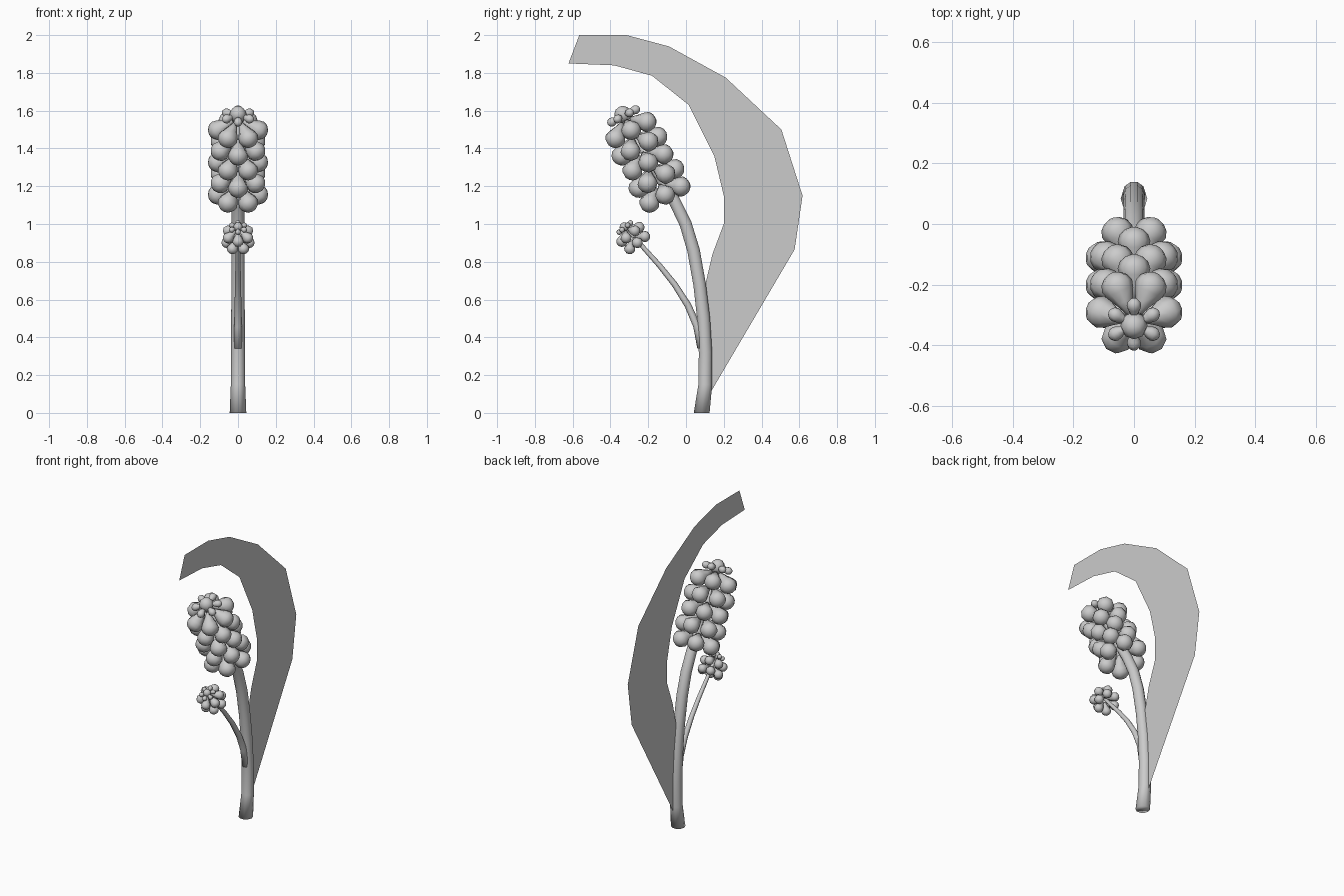
import bpy, bmesh
from math import pi, sin, cos, radians
from mathutils import Vector

if "Cube" in bpy.data.objects:
    bpy.data.objects.remove(bpy.data.objects["Cube"])


def finish(bm, name, smooth=True):
    bmesh.ops.recalc_face_normals(bm, faces=bm.faces)
    me = bpy.data.meshes.new(name)
    bm.to_mesh(me)
    bm.free()
    for p in me.polygons:
        p.use_smooth = smooth
    ob = bpy.data.objects.new(name, me)
    bpy.context.collection.objects.link(ob)
    return ob


def loft(bm, rings):
    """Skin a list of equally sized point rings and cap both ends."""
    vs = [[bm.verts.new(p) for p in r] for r in rings]
    n = len(vs[0])
    for a, b in zip(vs, vs[1:]):
        for i in range(n):
            bm.faces.new((a[i], a[(i + 1) % n], b[(i + 1) % n], b[i]))
    bm.faces.new(vs[0][::-1])
    bm.faces.new(vs[-1])


def ring(c, u, v, r, n):
    return [c + r * (cos(2 * pi * i / n) * u + sin(2 * pi * i / n) * v) for i in range(n)]


def stalk(name, pts, n=10):
    """Tapered tube along (y, z, radius) points in the x = 0 plane."""
    bm = bmesh.new()
    rings = []
    for i, (y, z, r) in enumerate(pts):
        a, b = pts[max(i - 1, 0)], pts[min(i + 1, len(pts) - 1)]
        t = Vector((0, b[0] - a[0], b[1] - a[1])).normalized()
        if i == 0:
            t = Vector((0, 0, 1))
        u = Vector((1, 0, 0))
        rings.append(ring(Vector((0, y, z)), u, t.cross(u), r, n))
    loft(bm, rings)
    return finish(bm, name)


# Bell outline: (fraction of length, fraction of maximum radius)
BELL = [(0, .2), (.25, .5), (.5, .86), (.68, 1), (.84, .86), (.95, .55), (1, .2)]


def bell(bm, start, direction, length, radius, n=8):
    d = direction.normalized()
    u = d.orthogonal().normalized()
    v = d.cross(u)
    loft(bm, [ring(start + d * length * t, u, v, radius * r, n) for t, r in BELL])


def flower_head(name, base, top, rows, scale, bud_r):
    """Staggered rings of drooping bells, a ring of buds and a tip ball."""
    bm = bmesh.new()
    base, top = Vector((0, *base)), Vector((0, *top))
    axis = (top - base).normalized()
    u = Vector((1, 0, 0))
    v = axis.cross(u)

    def whorl(c, offset, droop, start, length, radius):
        for k in range(6):
            a = offset + k * pi / 3
            out = cos(a) * u + sin(a) * v
            bell(bm, c + out * start, out * cos(droop) - axis * sin(droop), length, radius)

    for i in range(rows):
        c = base.lerp(top, i / (rows - 1))
        whorl(c, (i % 2) * pi / 6, radians(35), .03 * scale, .145 * scale, .054 * scale)
    whorl(top + axis * .035 * scale, pi / 6, radians(5), .02 * scale, .075 * scale, bud_r)
    tip = bmesh.ops.create_uvsphere(bm, u_segments=8, v_segments=6, radius=.045 * scale)
    for w in tip["verts"]:
        w.co = top + axis * .04 * scale + w.co.x * u + w.co.y * v + w.co.z * axis
    return finish(bm, name)


# Stems
stalk("main_stem", [(.083, 0, .044), (.102, .15, .038), (.103, .32, .037), (.093, .5, .036),
                    (.072, .68, .035), (.04, .86, .035), (-.002, 1.0, .034),
                    (-.06, 1.12, .033), (-.15, 1.27, .03), (-.316, 1.545, .02)])
stalk("side_stem", [(.082, .34, .022), (.058, .46, .02), (.01, .57, .018), (-.06, .68, .016),
                    (-.14, .78, .014), (-.23, .88, .012), (-.315, .98, .01)], 8)

# Flower heads
flower_head("large_flower_head", (-.136, 1.203), (-.316, 1.545), 5, 1, .024)
flower_head("small_flower_head", (-.277, .924), (-.313, .968), 2, .55, .015)

# Flat curved leaf: paired (y, z) points on the outer and inner edges
outer = [(.125, .1), (.575, .865), (.617, 1.15), (.505, 1.5), (.21, 1.775),
         (-.09, 1.94), (-.315, 2.0), (-.565, 2.0)]
inner = [(.1, .67), (.14, .84), (.2, 1.0), (.2, 1.15), (.15, 1.36), (.015, 1.63),
         (-.18, 1.785), (-.38, 1.84), (-.622, 1.85)]
bm = bmesh.new()
o = [bm.verts.new((0, *p)) for p in outer]
n = [bm.verts.new((0, *p)) for p in inner]
bm.faces.new((o[0], o[1], n[1], n[0]))
bm.faces.new((o[1], n[2], n[1]))
for i in range(1, 7):
    bm.faces.new((o[i], o[i + 1], n[i + 2], n[i + 1]))
finish(bm, "leaf", False)
